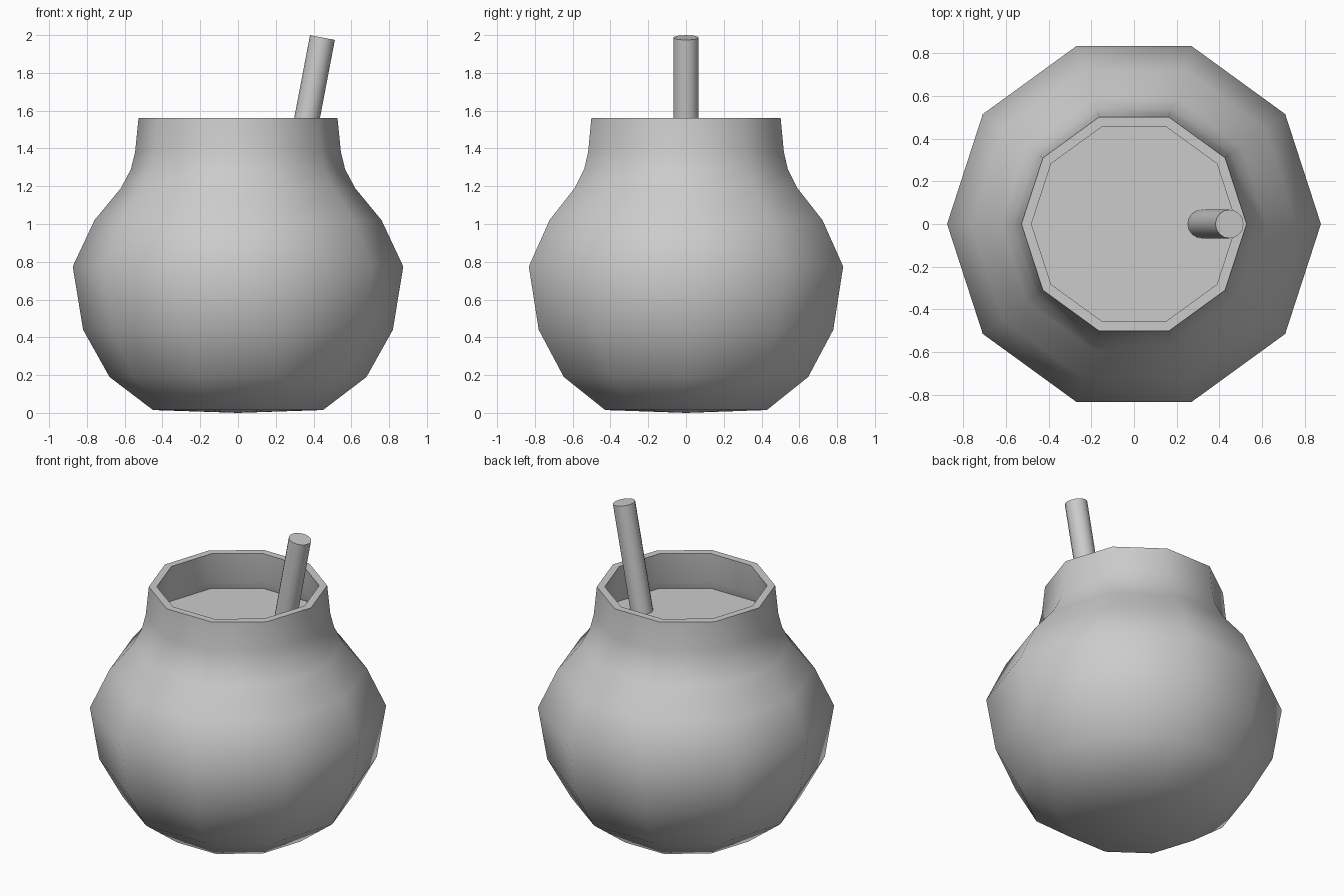
import bpy, bmesh, math
from mathutils import Vector

if "Cube" in bpy.data.objects:
    bpy.data.objects.remove(bpy.data.objects["Cube"])

SIDES = 10


def lathe(name, profile, sides=SIDES):
    """Revolve (radius, z) points; zero radius becomes a pole."""
    bm = bmesh.new()
    rings = []
    for r, z in profile:
        if r == 0:
            rings.append([bm.verts.new((0, 0, z))])
        else:
            rings.append([bm.verts.new((r * math.cos(math.tau * i / sides),
                                        r * math.sin(math.tau * i / sides), z))
                          for i in range(sides)])
    for a, b in zip(rings, rings[1:]):
        for i in range(sides):
            j = (i + 1) % sides
            quad = [a[i % len(a)], a[j % len(a)], b[j % len(b)], b[i % len(b)]]
            bm.faces.new(list(dict.fromkeys(quad)))
    bmesh.ops.recalc_face_normals(bm, faces=bm.faces)
    mesh = bpy.data.meshes.new(name)
    bm.to_mesh(mesh)
    bm.free()
    obj = bpy.data.objects.new(name, mesh)
    bpy.context.collection.objects.link(obj)
    return obj


def smooth(obj, degrees):
    bpy.ops.object.select_all(action='DESELECT')
    obj.select_set(True)
    bpy.context.view_layer.objects.active = obj
    bpy.ops.object.shade_smooth_by_angle(angle=math.radians(degrees))


# Round pot: outer wall up, over the flat rim, inner wall back down
outer = [(0, 0), (0.45, 0.015), (0.68, 0.19), (0.82, 0.44), (0.875, 0.775),
         (0.76, 1.02), (0.62, 1.19), (0.567, 1.29), (0.545, 1.38), (0.527, 1.56)]
inner = [(0.48, 1.56), (0.495, 1.37), (0.52, 1.27), (0.58, 1.16), (0.715, 0.99),
         (0.825, 0.77), (0.77, 0.455), (0.64, 0.225), (0.43, 0.065), (0, 0.05)]
pot = lathe("pot", outer + inner)
smooth(pot, 60)

# Liquid surface inside the neck
liquid = lathe("liquid", [(0.505, 1.32), (0, 1.32)])

# Tilted straw, its lower end dipped in the liquid
top = Vector((0.447, 0, 1.987))
tilt = math.radians(10.8)
axis = Vector((math.sin(tilt), 0, math.cos(tilt)))
length = 0.75
bpy.ops.mesh.primitive_cylinder_add(vertices=16, radius=0.067, depth=length,
                                    location=top - axis * length / 2,
                                    rotation=(0, tilt, 0))
straw = bpy.context.object
straw.name = "straw"
smooth(straw, 40)
